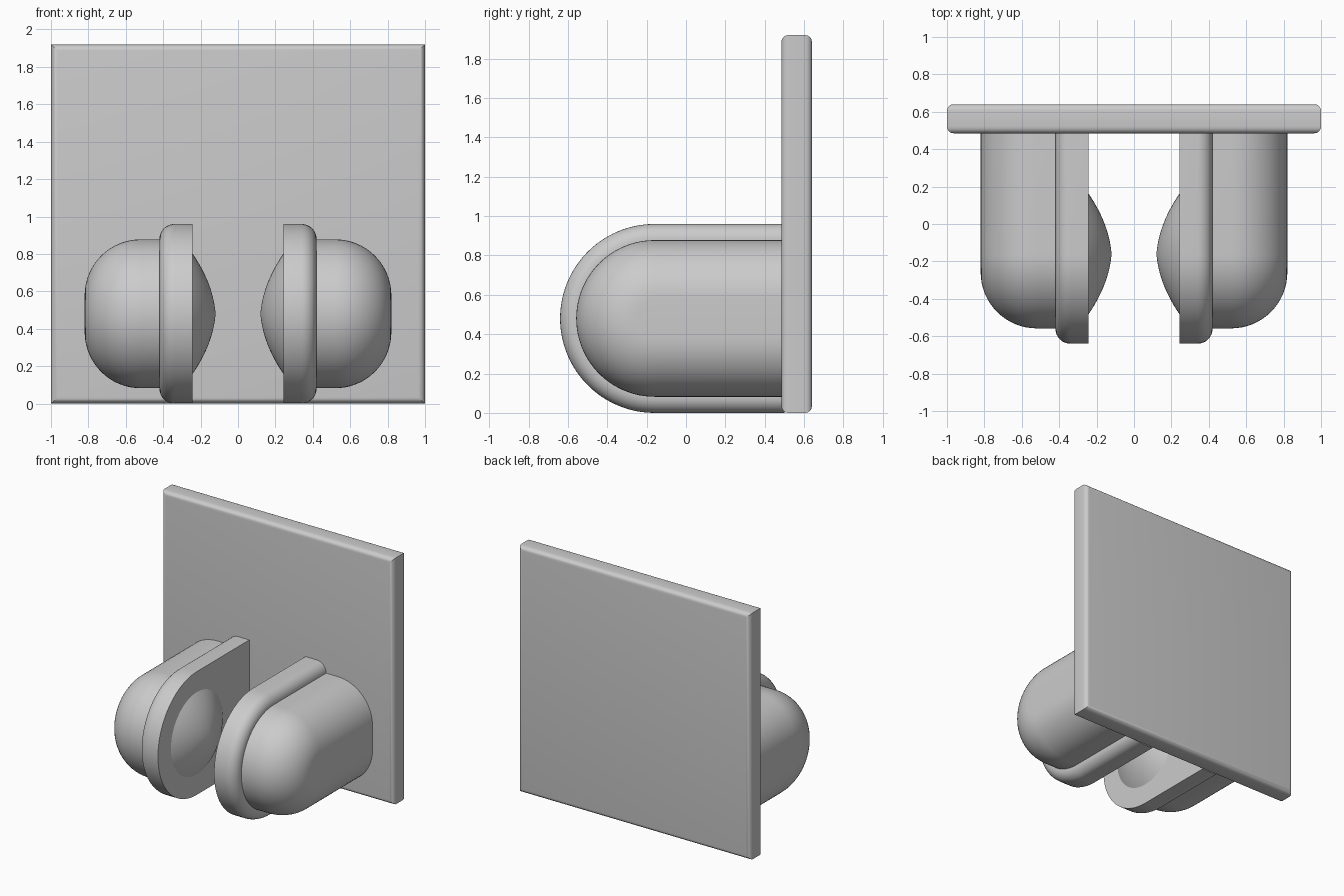
import bpy
import bmesh
from math import sin, cos, pi, radians

cube = bpy.data.objects.get("Cube")
if cube:
    bpy.data.objects.remove(cube, do_unlink=True)

grey = bpy.data.materials.new("plain_grey")
grey.use_nodes = True
colour = (0.6, 0.6, 0.6, 1)
grey.diffuse_color = colour
grey.node_tree.nodes["Principled BSDF"].inputs["Base Color"].default_value = colour

CY, CZ = -0.16, 0.48    # centre of the rounded front ends
WALL = 0.5              # where the arms run into the plate


def finish(name, bm, mirrored=False):
    bmesh.ops.recalc_face_normals(bm, faces=bm.faces)
    mesh = bpy.data.meshes.new(name)
    bm.to_mesh(mesh)
    bm.free()
    mesh.materials.append(grey)
    obj = bpy.data.objects.new(name, mesh)
    bpy.context.collection.objects.link(obj)
    bpy.ops.object.select_all(action="DESELECT")
    obj.select_set(True)
    bpy.context.view_layer.objects.active = obj
    bpy.ops.object.shade_smooth_by_angle(angle=radians(35))
    if mirrored:
        obj.modifiers.new("Mirror", "MIRROR")
    return obj


def u_outline(r, steps=48):
    """Half circle at the front with straight sides back to the wall."""
    arc = [(CY - r * sin(pi * i / steps), CZ + r * cos(pi * i / steps))
           for i in range(steps + 1)]
    return [(WALL, CZ + r)] + arc + [(WALL, CZ - r)]


def circle_outline(r, steps=64):
    return [(CY + r * cos(2 * pi * i / steps), CZ + r * sin(2 * pi * i / steps))
            for i in range(steps)]


def loft(name, sections, outline):
    """Skin a row of outlines, each given as (x, radius)."""
    bm = bmesh.new()
    rings = [[bm.verts.new((x, y, z)) for y, z in outline(r)] for x, r in sections]
    for a, b in zip(rings, rings[1:]):
        for i in range(len(a)):
            j = (i + 1) % len(a)
            bm.faces.new((a[i], a[j], b[j], b[i]))
    bm.faces.new(rings[0])
    bm.faces.new(rings[-1])
    return finish(name, bm, mirrored=True)


def rounded(x0, x1, r, fillet, steps):
    """Sections from x0 to x1 with a rounded outer rim."""
    turns = [pi / 2 * i / steps for i in range(steps + 1)]
    return [(x0, r)] + [(x1 - fillet + fillet * sin(t), r - fillet + fillet * cos(t))
                        for t in turns]


# Back plate: only the rims of its front and back faces are rounded
bm = bmesh.new()
bmesh.ops.create_cube(bm, size=1)
for v in bm.verts:
    v.co.x *= 2
    v.co.y = 0.5625 + v.co.y * 0.155
    v.co.z = 0.96 + v.co.z * 1.92
rims = [e for e in bm.edges if abs(e.verts[0].co.y - e.verts[1].co.y) < 0.01]
bmesh.ops.bevel(bm, geom=rims, offset=0.035, segments=5, profile=0.5, affect="EDGES")
finish("back_plate", bm)

# Pair of arms: flange, domed housing outside, shallow dome inside
loft("flange", rounded(0.242, 0.42, 0.48, 0.08, 8), u_outline)
loft("housing", rounded(0.40, 0.82, 0.398, 0.30, 16), u_outline)
dome = [(0.12 + 0.125 * (0.2 * t + 0.8 * t * t), 0.325 * t)
        for t in [max(i / 14, 0.01) for i in range(15)]]
loft("inner_dome", dome, circle_outline)
